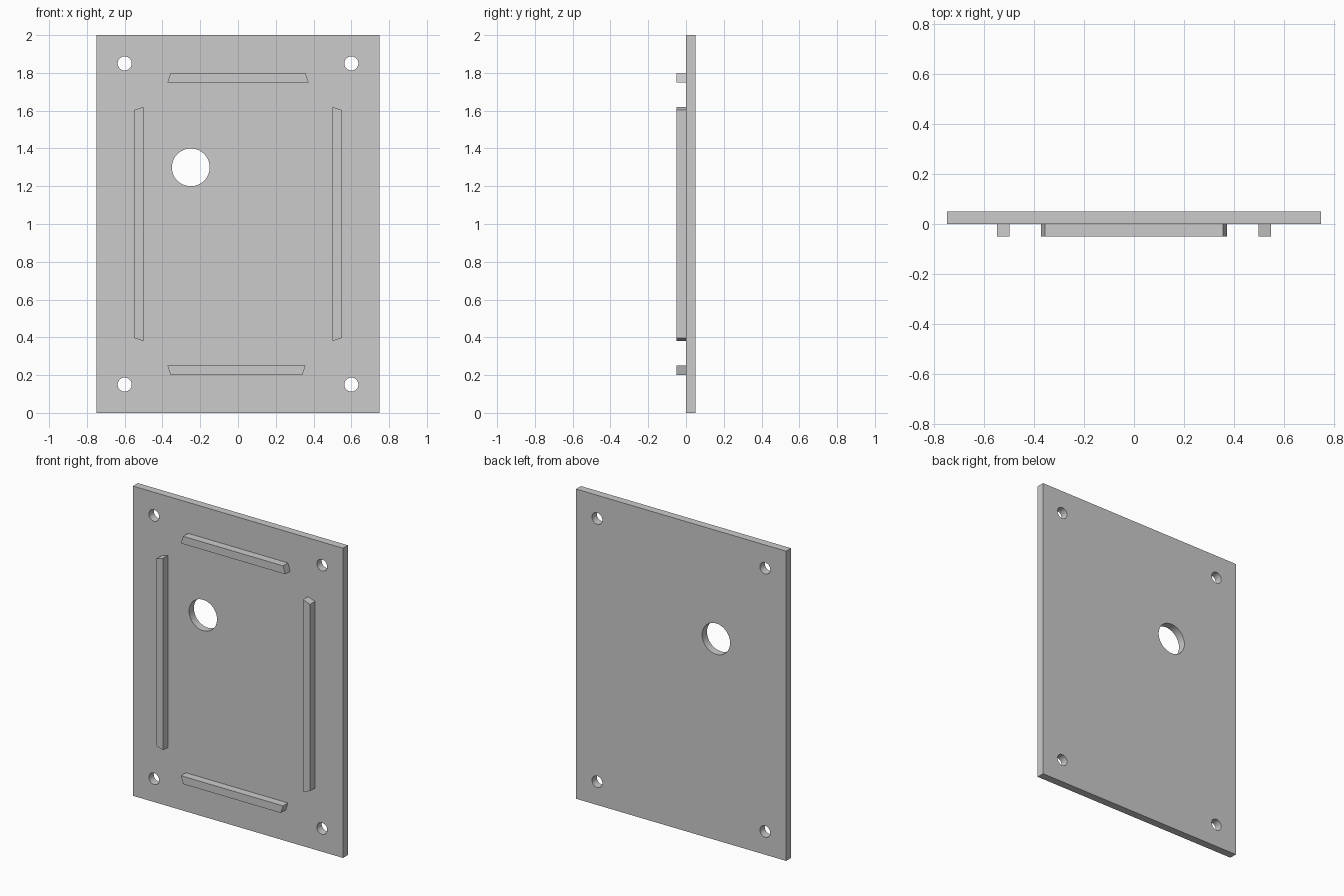
import bpy
import bmesh
from math import radians
from mathutils import Matrix, Vector

cube = bpy.data.objects.get("Cube")
if cube:
    bpy.data.objects.remove(cube, do_unlink=True)

grey = bpy.data.materials.new("plain grey")
grey.use_nodes = True
colour = (0.6, 0.6, 0.6, 1)
grey.diffuse_color = colour
grey.node_tree.nodes["Principled BSDF"].inputs["Base Color"].default_value = colour


def add_object(name, bm):
    bmesh.ops.recalc_face_normals(bm, faces=bm.faces)
    mesh = bpy.data.meshes.new(name)
    bm.to_mesh(mesh)
    bm.free()
    mesh.materials.append(grey)
    obj = bpy.data.objects.new(name, mesh)
    bpy.context.collection.objects.link(obj)
    return obj


def extrude_outline(name, outline, y_front, y_back):
    """Extrude an (x, z) outline along y."""
    bm = bmesh.new()
    face = bm.faces.new([bm.verts.new((x, y_front, z)) for x, z in outline])
    result = bmesh.ops.extrude_face_region(bm, geom=[face])
    moved = [v for v in result["geom"] if isinstance(v, bmesh.types.BMVert)]
    bmesh.ops.translate(bm, verts=moved, vec=Vector((0, y_back - y_front, 0)))
    return add_object(name, bm)


# Back plate
plate = extrude_outline("plate", [(-0.75, 0), (0.75, 0), (0.75, 2), (-0.75, 2)], 0, 0.05)

# Four screw holes and one large opening
holes = [(x, z, 0.037) for x in (-0.6, 0.6) for z in (0.15, 1.85)]
holes.append((-0.25, 1.3, 0.1))
bm = bmesh.new()
for x, z, radius in holes:
    place = Matrix.Translation((x, 0.025, z)) @ Matrix.Rotation(radians(90), 4, "X")
    bmesh.ops.create_cone(bm, cap_ends=True, segments=48, radius1=radius,
                          radius2=radius, depth=0.2, matrix=place)
cutter = add_object("hole_cutter", bm)
cutter.hide_render = True

cut = plate.modifiers.new("holes", "BOOLEAN")
cut.operation = "DIFFERENCE"
cut.solver = "EXACT"
cut.object = cutter
bpy.ops.object.select_all(action="DESELECT")
bpy.context.view_layer.objects.active = plate
plate.select_set(True)
bpy.ops.object.modifier_apply(modifier=cut.name)
bpy.data.objects.remove(cutter, do_unlink=True)
bpy.ops.object.shade_smooth_by_angle(angle=radians(30))

# Raised ribs with slanted ends
ribs = {
    "top_rib": [(-0.373, 1.75), (0.373, 1.75), (0.357, 1.8), (-0.357, 1.8)],
    "bottom_rib": [(-0.357, 0.2), (0.341, 0.2), (0.357, 0.25), (-0.373, 0.25)],
}
for side, name in ((-1, "right_rib"), (1, "left_rib")):
    ribs[name] = [(side * 0.5, 0.38), (side * 0.55, 0.397),
                  (side * 0.55, 1.603), (side * 0.5, 1.62)]
for name, outline in ribs.items():
    extrude_outline(name, outline, -0.05, 0)
